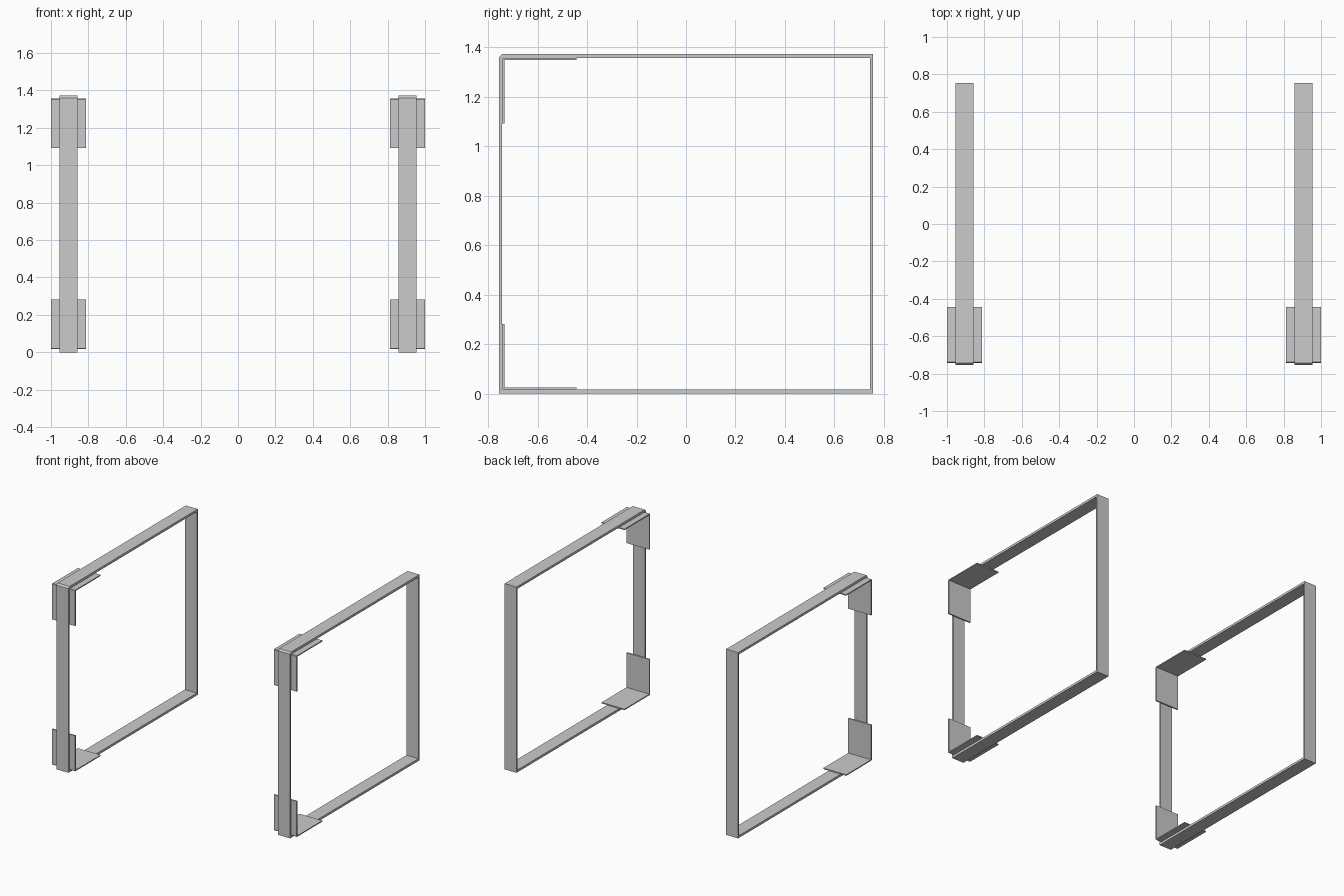
import bpy, bmesh

if "Cube" in bpy.data.objects:
    bpy.data.objects.remove(bpy.data.objects["Cube"])

# Single flat grey for all metal parts
grey = bpy.data.materials.new("light grey metal")
grey.diffuse_color = (0.6, 0.6, 0.6, 1)
grey.use_nodes = True
grey.node_tree.nodes["Principled BSDF"].inputs["Base Color"].default_value = grey.diffuse_color


def finish(bm, name):
    bmesh.ops.recalc_face_normals(bm, faces=bm.faces)
    me = bpy.data.meshes.new(name)
    bm.to_mesh(me)
    bm.free()
    me.materials.append(grey)
    ob = bpy.data.objects.new(name, me)
    bpy.context.collection.objects.link(ob)


def band(name, outer, inner, x0, x1):
    """Closed rectangular band: two y-z loops with equal point counts, spanning x0..x1."""
    bm = bmesh.new()
    rings = [[bm.verts.new((x, y, z)) for y, z in loop]
             for x, loop in ((x0, outer), (x1, outer), (x1, inner), (x0, inner))]
    n = len(outer)
    for k in range(4):
        a, b = rings[k], rings[(k + 1) % 4]
        for i in range(n):
            j = (i + 1) % n
            bm.faces.new((a[i], a[j], b[j], b[i]))
    finish(bm, name)


def prism(name, profile, x0, x1):
    """y-z profile extruded along x."""
    bm = bmesh.new()
    face = bm.faces.new([bm.verts.new((x0, y, z)) for y, z in profile])
    ext = bmesh.ops.extrude_face_region(bm, geom=[face])
    verts = [v for v in ext["geom"] if isinstance(v, bmesh.types.BMVert)]
    bmesh.ops.translate(bm, verts=verts, vec=(x1 - x0, 0, 0))
    finish(bm, name)


H, Y = 1.373, 0.755          # overall height and half depth
TH, TV = 0.017, 0.012        # horizontal and upright bar thickness
C = 0.012                    # chamfer on the upper front corner
FY = -Y + TV                 # inner face of the front upright

outer = [(-Y, 0), (Y, 0), (Y, H), (-Y + C, H), (-Y, H - C)]
inner = [(FY, TH), (Y - TV, TH), (Y - TV, H - TH),
         (FY + 0.004, H - TH), (FY, H - TH - 0.004)]


def bracket_profile(z, s, leg):
    """Thin L at the front corner; s is the direction of the upright leg."""
    t, b = 0.010, 0.004
    return [(FY + b, z), (-0.443, z), (-0.443, z + s * 0.008),
            (FY + t, z + s * 0.008), (FY + t, z + s * leg),
            (FY, z + s * leg), (FY, z + s * b)]


for side, sx in (("left", -1), ("right", 1)):
    # Rectangular hoop
    xs = sorted((sx * 0.857, sx * 0.955))
    band(side + "_frame_band", outer, inner, *xs)
    # Wider corner plates inside the front corners
    xs = sorted((sx * 0.813, sx * 1.0))
    prism(side + "_lower_corner_plate", bracket_profile(TH, 1, 0.264), *xs)
    prism(side + "_upper_corner_plate", bracket_profile(H - TH, -1, 0.264), *xs)
